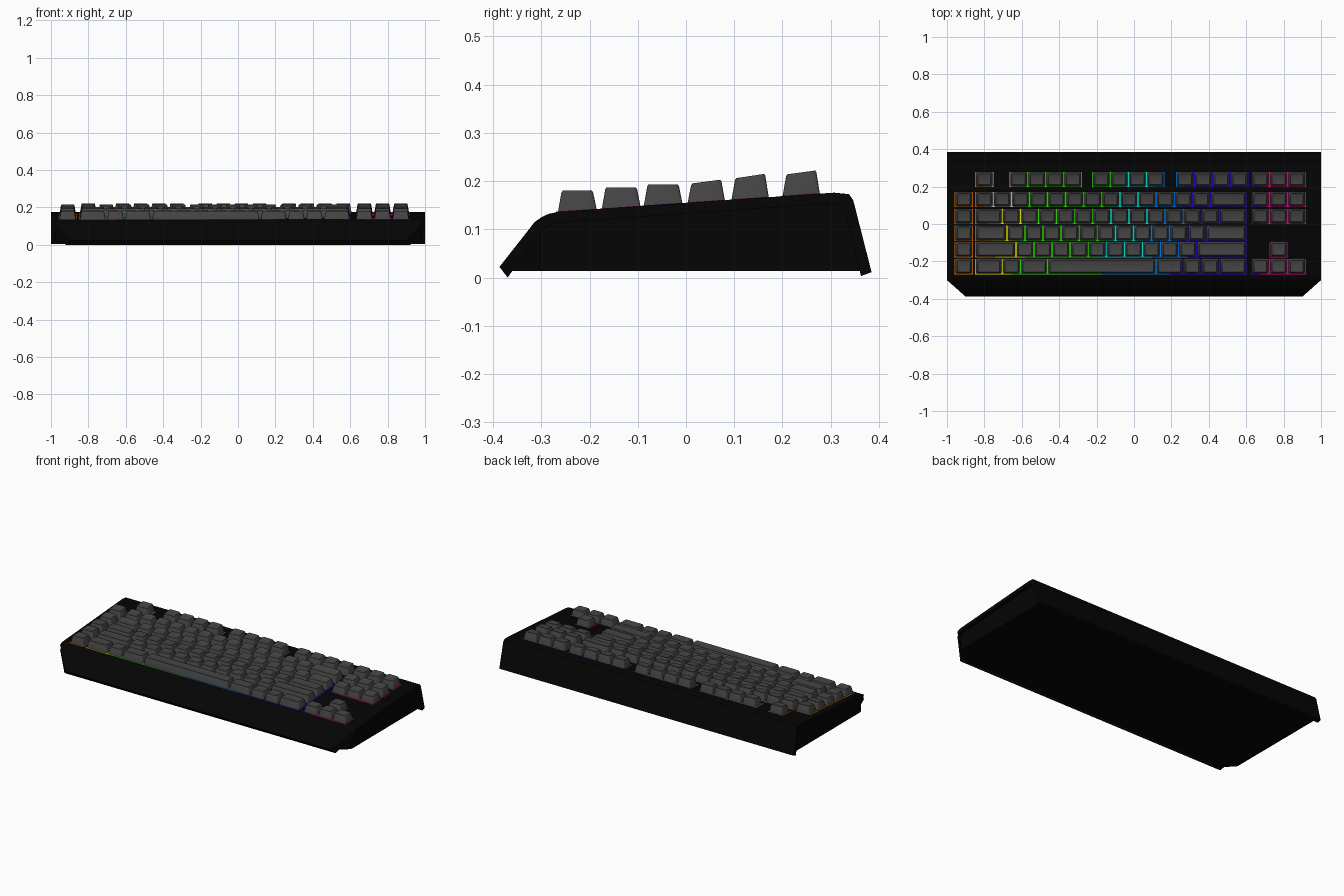
import bpy, bmesh, math

if "Cube" in bpy.data.objects:
    bpy.data.objects.remove(bpy.data.objects["Cube"])

def material(name, r, g, b):
    m = bpy.data.materials.new(name)
    m.diffuse_color = (r, g, b, 1)
    m.use_nodes = True
    m.node_tree.nodes["Principled BSDF"].inputs["Base Color"].default_value = m.diffuse_color
    return m

BLACK = material("case black", .0014, .0014, .0014)
GREY = material("key grey", .057, .057, .057)
GLOW = [material("glow " + n, *c) for n, c in [
    ("white", (.5, .5, .5)), ("orange", (.9, .2, 0)), ("yellow", (.85, .85, 0)),
    ("green", (.02, .75, 0)), ("cyan", (0, .75, .65)), ("blue", (0, .2, .85)),
    ("indigo", (.03, 0, .85)), ("magenta", (.85, 0, .25))]]

def finish(bm, name, mats, angle=None):
    bmesh.ops.remove_doubles(bm, verts=bm.verts, dist=1e-5)
    bmesh.ops.recalc_face_normals(bm, faces=bm.faces)
    me = bpy.data.meshes.new(name)
    bm.to_mesh(me)
    bm.free()
    for m in mats:
        me.materials.append(m)
    ob = bpy.data.objects.new(name, me)
    bpy.context.collection.objects.link(ob)
    if angle:
        bpy.ops.object.select_all(action='DESELECT')
        ob.select_set(True)
        bpy.context.view_layer.objects.active = ob
        bpy.ops.object.shade_smooth_by_angle(angle=math.radians(angle))
    return ob

def half_width(y):
    # full width, narrowing where the front corners are cut off
    return 1 - max(0, -.30 - y) * 1.13

def profile_solid(name, upper, lower, inset):
    # solid between two side-view chains, stretched across x
    bm = bmesh.new()
    def side(s, chain):
        return [bm.verts.new((s * (half_width(y) - inset), y, z)) for y, z in chain]
    ul, ll, ur, lr = side(-1, upper), side(-1, lower), side(1, upper), side(1, lower)
    n = len(upper)
    for i in range(n - 1):
        for a, b in ((ul, ur), (ll, lr), (ul, ll), (ur, lr)):
            bm.faces.new((a[i], a[i + 1], b[i + 1], b[i]))
    for i in (0, n - 1):
        bm.faces.new((ul[i], ur[i], lr[i], ll[i]))
    return finish(bm, name, [BLACK], 25)

# Bent top shell and the recessed tray inside it
outer = [(-.387, .022), (-.314, .115), (-.300, .125), (-.285, .132), (-.266, .136),
         (.307, .176), (.338, .173), (.347, .160), (.385, .011)]
inner = [(-.370, 0), (-.302, .095), (-.290, .104), (-.280, .110), (-.262, .114),
         (.305, .154), (.322, .151), (.328, .145), (.363, .003)]
profile_solid("top_shell", outer, inner, 0)
tray = [(-.361, .014)] + inner[1:-1] + [(.361, .014)]
profile_solid("bottom_tray", tray, [(y, .014) for y, z in tray], .02)

# Key layout: (start x, width) in key units for each row, from the back
def run(*widths):
    x, out = 0, []
    for w in widths:
        out.append((x, w))
        x += w
    return out

ONE = [1]
rows = [
    [(0, 1)] + [(s + i, 1) for s in (1.9, 6.47, 11.1) for i in range(4)],
    run(*ONE * 13, 2),
    run(1.5, *ONE * 12, 1.5),
    run(1.75, *ONE * 11, 2.25),
    run(2.25, *ONE * 10, 2.75),
    run(1.5, 1, 1.5, 6, 1.5, 1, 1, 1.5),
]
right_block = [(0, 1, 2), (0, 1, 2), (0, 1, 2), (), (1,), (0, 1, 2)]
# per row: base front y, base back y, top front z, top back z
row_shape = [(.200, .278, .214, .222), (.094, .172, .206, .215), (.003, .081, .195, .203),
             (-.088, -.007, .193, .193), (-.175, -.094, .187, .187), (-.266, -.185, .180, .180)]
U, X0, GAP = .0967, -.849, .0085

def deck(y):
    return .1546 + .07 * y

def ring(bm, x0, x1, y0, y1, r, height):
    # rounded rectangle with heights given by a function of y
    vs = []
    for cx, cy, a0 in ((x1 - r, y1 - r, 0), (x0 + r, y1 - r, 90),
                       (x0 + r, y0 + r, 180), (x1 - r, y0 + r, 270)):
        for k in range(4):
            a = math.radians(a0 + 30 * k)
            x, y = cx + r * math.cos(a), cy + r * math.sin(a)
            vs.append(bm.verts.new((x, y, height(y))))
    return vs

def stack(bm, rings):
    n = len(rings[0])
    for a, b in zip(rings, rings[1:]):
        for i in range(n):
            bm.faces.new((a[i], a[(i + 1) % n], b[(i + 1) % n], b[i]))
    bm.faces.new(rings[0])
    bm.faces.new(rings[-1])

def plate(bm, x0, x1, y0, y1, index):
    # thin slab lying just proud of the sloping deck
    corners = ((x0, y0), (x1, y0), (x1, y1), (x0, y1))
    lo, hi = ([bm.verts.new((x, y, deck(y) + d)) for x, y in corners] for d in (-.003, .001))
    faces = [bm.faces.new((lo[i], lo[i - 3], hi[i - 3], hi[i])) for i in range(4)]
    for f in faces + [bm.faces.new(lo), bm.faces.new(hi)]:
        f.material_index = index

def glow_index(row, x):
    # rainbow running left to right, white at the back left
    if row < 2 and -.83 < x < -.58:
        return 0
    for i, limit in enumerate((-.835, -.6, -.14, .09, .26, .66)):
        if x < limit - .008 * (row - 3):
            return i + 1
    return 7

keys, glow = bmesh.new(), bmesh.new()
for row, (y0, y1, zf, zb) in enumerate(row_shape):
    spans = [(X0 + s * U, X0 + (s + w) * U) for s, w in rows[row]]
    spans += [(.627 + .0975 * i, .627 + .0975 * i + U) for i in right_block[row]]
    if row:
        spans.insert(0, (-.959, -.862))   # extra column on the far left
    def top(y, drop=0):
        return zf + (zb - zf) * (y - y0 - .009) / (y1 - y0 - .018) - drop
    for a, b in spans:
        x0, x1 = a + GAP / 2, b - GAP / 2
        # Tapered keycap with a rounded rim and a shallow dish
        stack(keys, [
            ring(keys, x0, x1, y0, y1, .005, lambda y: deck(y) - .002),
            ring(keys, x0 + .008, x1 - .008, y0 + .0075, y1 - .0075, .008, lambda y: top(y, .004)),
            ring(keys, x0 + .010, x1 - .010, y0 + .010, y1 - .010, .008, top),
            ring(keys, x0 + .013, x1 - .013, y0 + .013, y1 - .013, .008, lambda y: top(y, .0005)),
            ring(keys, x0 + .024, x1 - .024, y0 + .022, y1 - .022, .008, lambda y: top(y, .003))])
    # Thin coloured light plates filling the gaps, from key middle to key middle
    for k in range(len(spans) + 1):
        prev = spans[k - 1] if k else None
        nxt = spans[k] if k < len(spans) else None
        joined = prev and nxt and nxt[0] - prev[1] < .006
        yr = (y0 - .0035, y1 - .001)
        if joined:
            plate(glow, sum(prev) / 2, sum(nxt) / 2, *yr, glow_index(row, nxt[0]))
        else:
            if prev:
                plate(glow, sum(prev) / 2, prev[1], *yr, glow_index(row, prev[1]))
            if nxt:
                plate(glow, nxt[0], sum(nxt) / 2, *yr, glow_index(row, nxt[0]))
finish(keys, "keycaps", [GREY], 35)
finish(glow, "key_light_plates", GLOW)
